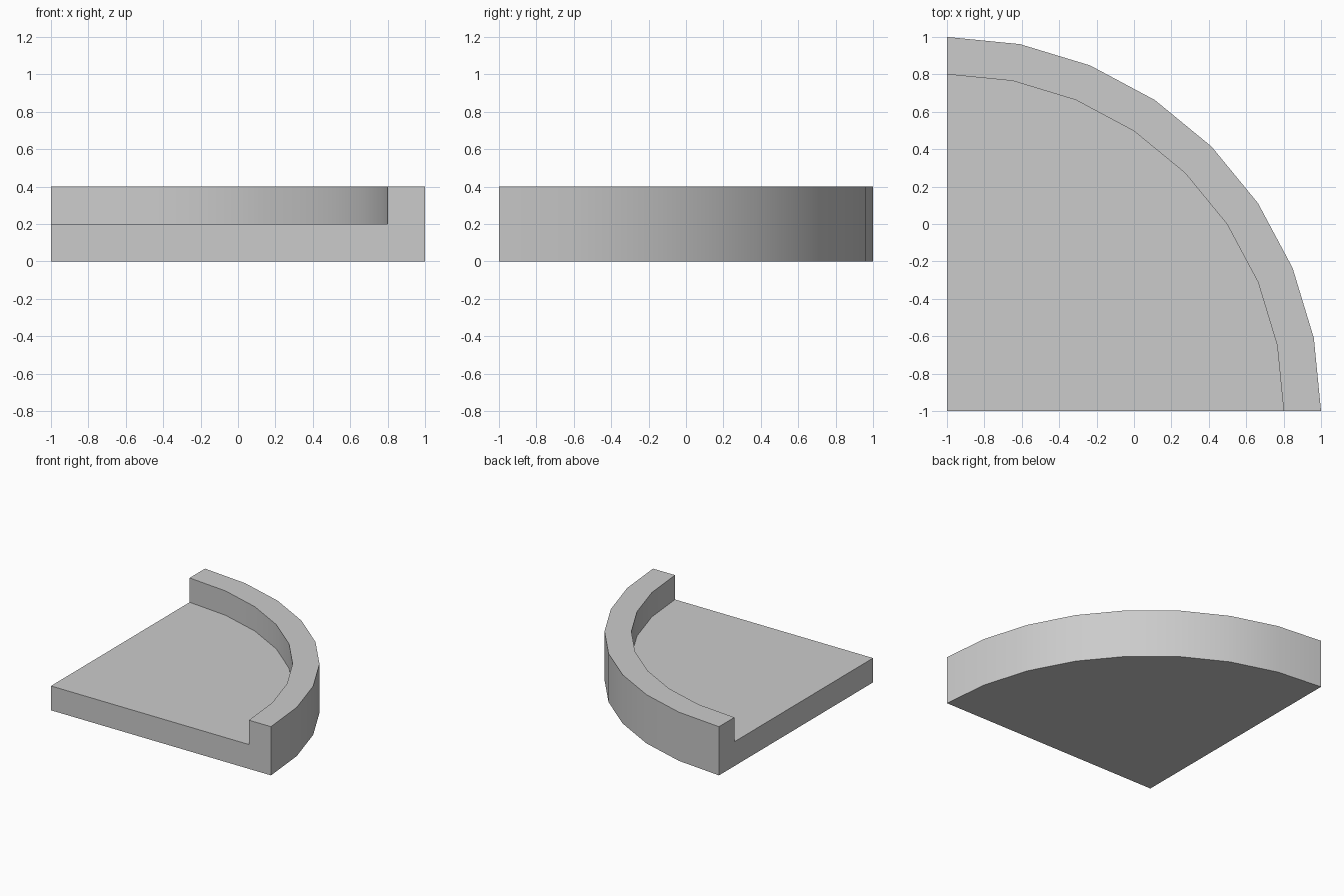
import bpy, bmesh, math

if "Cube" in bpy.data.objects:
    bpy.data.objects.remove(bpy.data.objects["Cube"])

SEGMENTS = 8
CENTRE = (-1.0, -1.0, 0.0)

# L-shaped section (radius, height): thin floor with a raised rim
section = [(0, 0), (2, 0), (2, 0.4), (1.8, 0.4), (1.8, 0.2), (0, 0.2)]

# Sweep the section through a quarter turn about the corner
bm = bmesh.new()
start = bm.faces.new([bm.verts.new((r - 1, -1, z)) for r, z in section])
bmesh.ops.spin(bm, geom=[start] + start.edges[:] + start.verts[:],
               cent=CENTRE, axis=(0, 0, 1), angle=math.pi / 2,
               steps=SEGMENTS, use_duplicate=False)

# The start section must remain as the front end cap
if not any(all(abs(v.co.y + 1) < 1e-5 for v in f.verts) and len(f.verts) == 6
           for f in bm.faces):
    caps = [v for v in bm.verts if abs(v.co.y + 1) < 1e-5]
    ordered = [min(caps, key=lambda v: (v.co.x - r + 1) ** 2 + (v.co.z - z) ** 2)
               for r, z in section]
    bm.faces.new(ordered)

# Merge the swept corner and flatten the coplanar wedges
bmesh.ops.remove_doubles(bm, verts=bm.verts, dist=1e-4)
bmesh.ops.dissolve_degenerate(bm, dist=1e-4, edges=bm.edges)
bmesh.ops.dissolve_limit(bm, angle_limit=math.radians(1),
                         verts=bm.verts, edges=bm.edges)
bmesh.ops.recalc_face_normals(bm, faces=bm.faces)

mesh = bpy.data.meshes.new("rimmed_quarter_plate")
bm.to_mesh(mesh)
bm.free()
plate = bpy.data.objects.new("rimmed_quarter_plate", mesh)
bpy.context.collection.objects.link(plate)

# Smooth curved walls, crisp rim edges
bpy.context.view_layer.objects.active = plate
plate.select_set(True)
bpy.ops.object.shade_smooth_by_angle(angle=math.radians(30))
